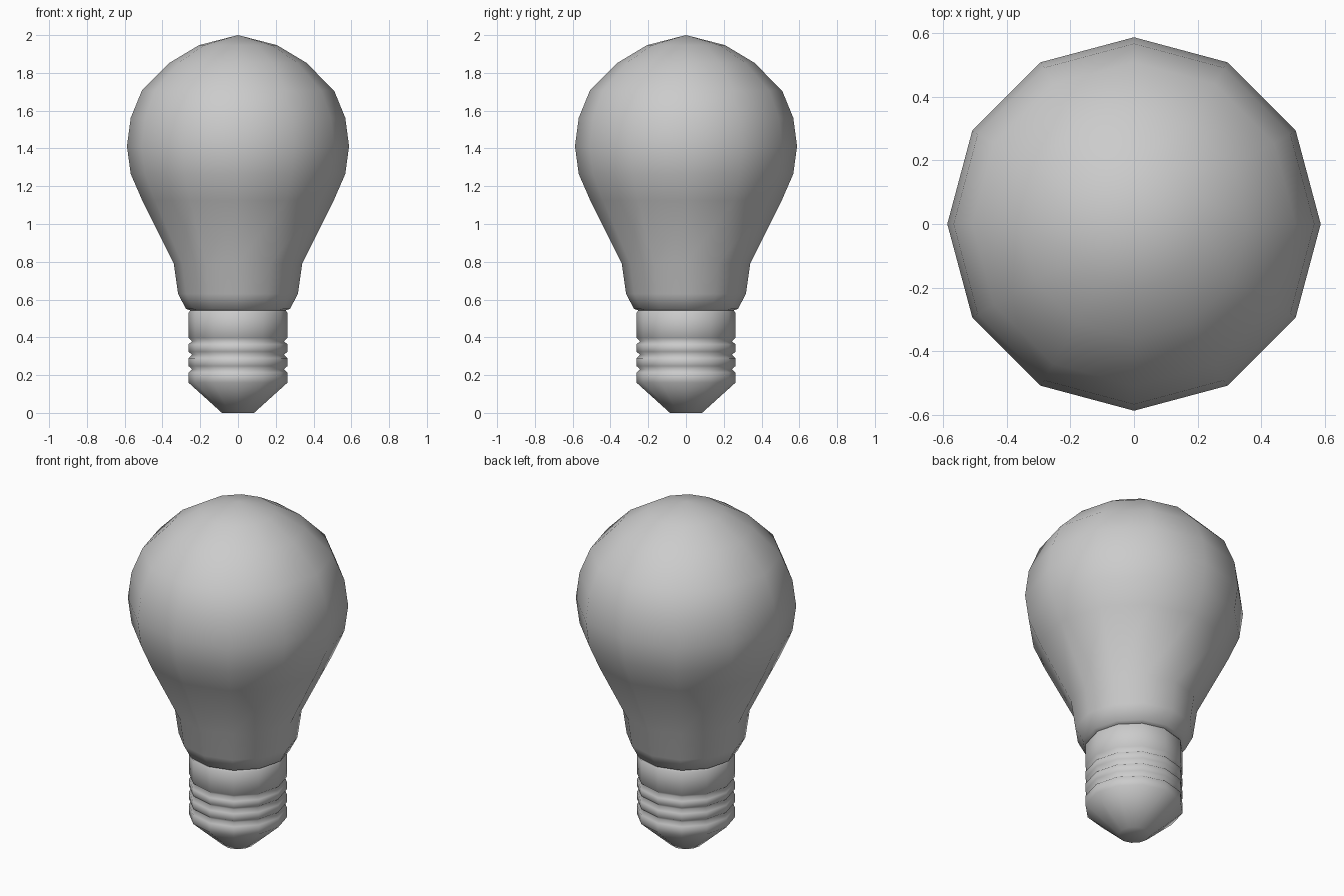
import bpy
from math import cos, sin, tau

if "Cube" in bpy.data.objects:
    bpy.data.objects.remove(bpy.data.objects["Cube"])

SIDES = 12


def lathe(name, profile):
    """Spin (radius, height) points, listed bottom to top, about z."""
    verts, faces, rings = [], [], []
    for r, z in profile:
        start = len(verts)
        if r == 0:
            verts.append((0, 0, z))
            rings.append([start] * SIDES)
        else:
            verts += [(r * cos(tau * i / SIDES), r * sin(tau * i / SIDES), z)
                      for i in range(SIDES)]
            rings.append(list(range(start, start + SIDES)))
    for low, high in zip(rings, rings[1:]):
        for i in range(SIDES):
            j = (i + 1) % SIDES
            faces.append(list(dict.fromkeys((low[i], low[j], high[j], high[i]))))
    mesh = bpy.data.meshes.new(name)
    mesh.from_pydata(verts, [], faces)
    mesh.shade_smooth()
    obj = bpy.data.objects.new(name, mesh)
    bpy.context.collection.objects.link(obj)
    return obj


# Screw base: contact cone, then a threaded sleeve with three grooves
base = [(0, 0), (0.085, 0), (0.262, 0.16)]
for z in (0.231, 0.307, 0.38):
    base += [(0.262, z - 0.017), (0.243, z), (0.262, z + 0.017)]
base += [(0.262, 0.53), (0.25, 0.545)]
lathe("screw_base", base)

# Glass bulb: neck, flare and rounded dome
lathe("glass_bulb", [
    (0.25, 0.542), (0.275, 0.55), (0.317, 0.63), (0.34, 0.79),
    (0.507, 1.125), (0.568, 1.265), (0.588, 1.412), (0.568, 1.562),
    (0.509, 1.706), (0.36, 1.855), (0.206, 1.947), (0, 2.0)])
